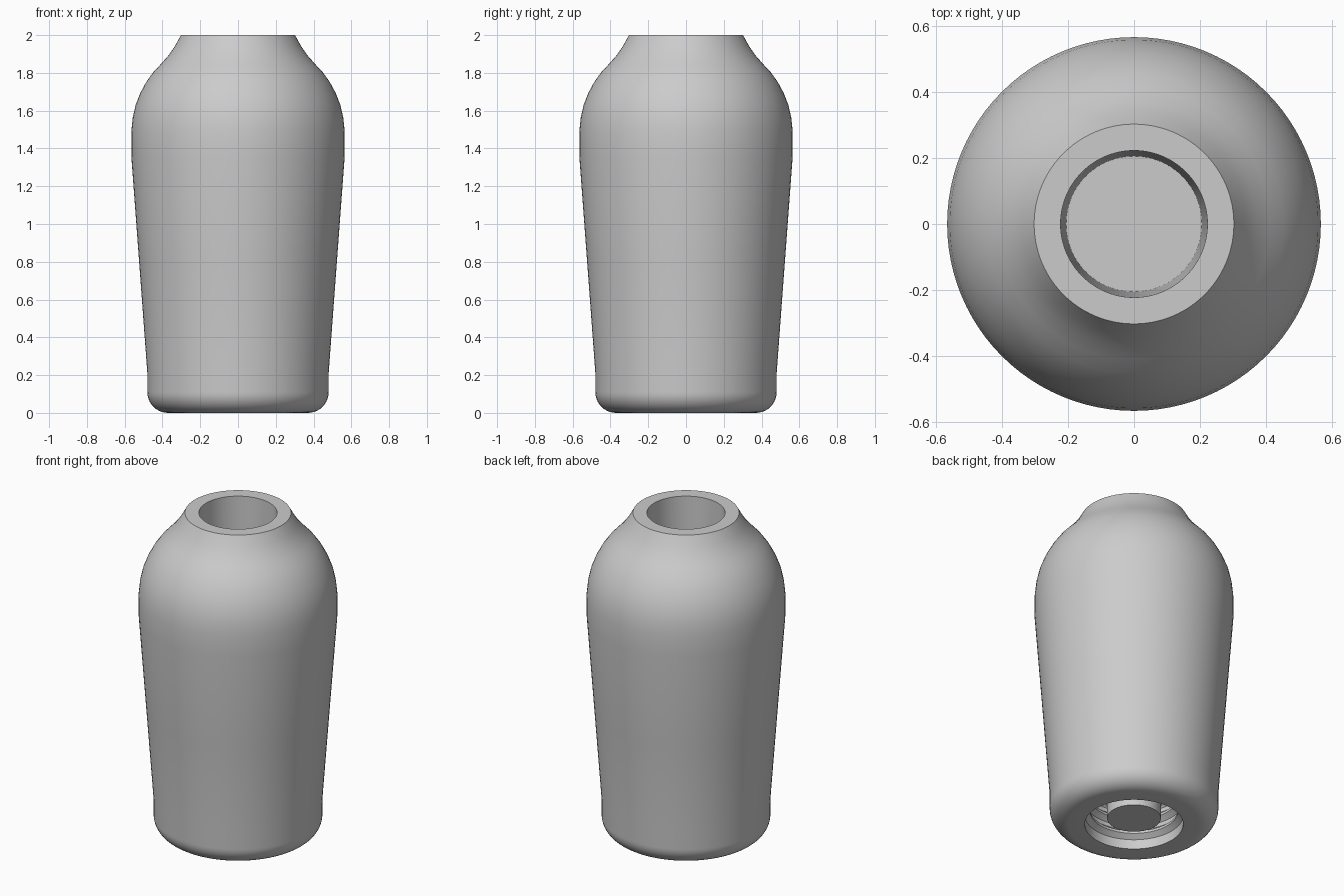
import bpy, bmesh, math

if "Cube" in bpy.data.objects:
    bpy.data.objects.remove(bpy.data.objects["Cube"])

grey = bpy.data.materials.new("plain_grey")
grey.use_nodes = True
grey.diffuse_color = (0.6, 0.6, 0.6, 1)
grey.node_tree.nodes["Principled BSDF"].inputs["Base Color"].default_value = (0.6, 0.6, 0.6, 1)


def arc(cx, cz, r, a0, a1, n):
    """Points of a circular arc in the profile plane, angles in degrees."""
    step = math.radians(a1 - a0) / n
    return [(cx + r * math.cos(math.radians(a0) + i * step),
             cz + r * math.sin(math.radians(a0) + i * step)) for i in range(n + 1)]


def lathe(name, profile, segments=96):
    """Spin a radius/height profile about z; ends on the axis are closed."""
    bm = bmesh.new()
    verts = [bm.verts.new((r, 0, z)) for r, z in profile]
    edges = [bm.edges.new(pair) for pair in zip(verts, verts[1:])]
    bmesh.ops.spin(bm, geom=verts + edges, cent=(0, 0, 0), axis=(0, 0, 1),
                   angle=math.tau, steps=segments, use_duplicate=False)
    bmesh.ops.remove_doubles(bm, verts=bm.verts, dist=0.0001)
    bmesh.ops.recalc_face_normals(bm, faces=bm.faces)
    mesh = bpy.data.meshes.new(name)
    bm.to_mesh(mesh)
    bm.free()
    mesh.materials.append(grey)
    obj = bpy.data.objects.new(name, mesh)
    bpy.context.collection.objects.link(obj)
    bpy.context.view_layer.objects.active = obj
    obj.select_set(True)
    bpy.ops.object.shade_smooth_by_angle(angle=math.radians(30))
    obj.select_set(False)
    return obj


# Top socket: slightly tapered bore with a flat floor
socket = [(0, 0.9), (0.15, 0.9), (0.205, 0.9), (0.222, 2.0)]

# Outer skin: neck, round shoulder, tapered side and rounded foot
shoulder = [(0.302, 2.0), (0.335, 1.94), (0.37, 1.89), (0.41, 1.845), (0.45, 1.802),
            (0.487, 1.75), (0.518, 1.692), (0.542, 1.63), (0.557, 1.565),
            (0.565, 1.49), (0.565, 1.36)]
side = [(0.522, 0.78), (0.48, 0.21)]
foot = arc(0.37, 0.11, 0.11, 0, -90, 10)

# Threaded cavity in the foot with raised ridges
cavity = [(0.28, 0)]
for i in range(5):
    z = 0.06 + i * 0.09
    cavity += [(0.28, z), (0.25, z + 0.025), (0.25, z + 0.04), (0.28, z + 0.065)]
cavity += [(0.28, 0.55), (0, 0.55)]

lathe("body", socket + shoulder + side + foot + cavity)

# Central pin, flaring a little where it meets the cavity roof
lathe("center_pin", [(0, 0.04), (0.153, 0.04), (0.157, 0.2), (0.175, 0.55)])
